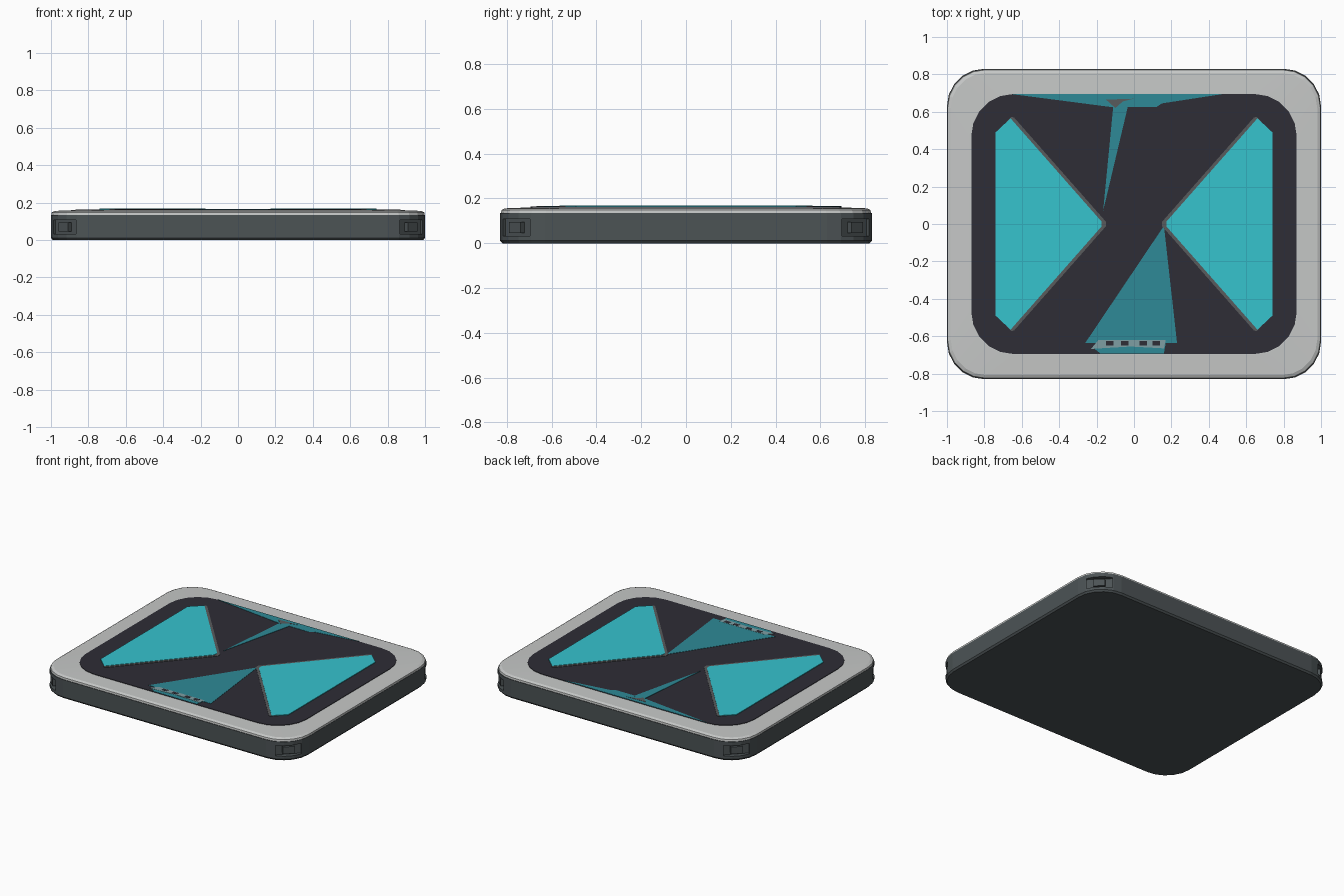
import bpy, bmesh, math
from mathutils import Matrix, Vector

if "Cube" in bpy.data.objects:
    bpy.data.objects.remove(bpy.data.objects["Cube"])


def material(name, hex_colour):
    def lin(c):
        return c / 12.92 if c <= 0.04045 else ((c + 0.055) / 1.055) ** 2.4
    m = bpy.data.materials.new(name)
    rgb = [lin(int(hex_colour[i:i + 2], 16) / 255) for i in (0, 2, 4)]
    m.diffuse_color = (*rgb, 1)
    m.use_nodes = True
    m.node_tree.nodes["Principled BSDF"].inputs["Base Color"].default_value = m.diffuse_color
    return m


BODY = material("slate grey", "4C5355")
RIM = material("light grey", "C6C8C7")
PANEL = material("near black", "2E2D36")
CYAN = material("bright cyan", "36C3CE")
TEAL = material("dark teal", "2E8A97")
TRIM = material("mid grey", "595B5C")
PALE = material("pale teal", "7F9FA3")


def finish(name, bm, mat):
    bmesh.ops.recalc_face_normals(bm, faces=bm.faces)
    me = bpy.data.meshes.new(name)
    bm.to_mesh(me)
    bm.free()
    me.materials.append(mat)
    ob = bpy.data.objects.new(name, me)
    bpy.context.collection.objects.link(ob)
    return ob


def outline(hx, hy, r, seg=5):
    """Rounded rectangle, counter-clockwise."""
    pts = []
    for k, (sx, sy) in enumerate(((1, 1), (-1, 1), (-1, -1), (1, -1))):
        for i in range(seg + 1):
            a = (k + i / seg) * math.pi / 2
            pts.append((sx * (hx - r) + r * math.cos(a), sy * (hy - r) + r * math.sin(a)))
    return pts


def loft(name, rings, mat):
    """Stack of rounded rectangles (hx, hy, radius, z), capped at both ends."""
    bm = bmesh.new()
    loops = [[bm.verts.new((x, y, z)) for x, y in outline(hx, hy, r)] for hx, hy, r, z in rings]
    for a, b in zip(loops, loops[1:]):
        n = len(a)
        for i in range(n):
            bm.faces.new((a[i], a[(i + 1) % n], b[(i + 1) % n], b[i]))
    bm.faces.new(loops[0][::-1])
    bm.faces.new(loops[-1])
    return finish(name, bm, mat)


def plate(name, pts, z0, z1, mat):
    """Thin flat polygon plate."""
    bm = bmesh.new()
    low = [bm.verts.new((x, y, z0)) for x, y in pts]
    high = [bm.verts.new((x, y, z1)) for x, y in pts]
    n = len(pts)
    for i in range(n):
        bm.faces.new((low[i], low[(i + 1) % n], high[(i + 1) % n], high[i]))
    bm.faces.new(low[::-1])
    bm.faces.new(high)
    return finish(name, bm, mat)


def corner_boxes(name, dist, depth, width, height, z, mat):
    """One box facing outward at each of the four corners."""
    bm = bmesh.new()
    for sx in (1, -1):
        for sy in (1, -1):
            d = Vector((sx, sy, 0)).normalized()
            c = Vector((sx * 0.8, sy * 0.63, z)) + d * dist
            bmesh.ops.create_cube(bm, size=1, matrix=(
                Matrix.Translation(c) @ Matrix.Rotation(math.atan2(d.y, d.x), 4, 'Z')
                @ Matrix.Diagonal((depth, width, height, 1))))
    return finish(name, bm, mat)


# slab body with slightly eased bottom edge
body = loft("slab_body", [(0.99, 0.82, 0.19, 0), (1, 0.83, 0.2, 0.012),
                          (1, 0.83, 0.2, 0.135)], BODY)

# recessed corner pockets with a stepped latch block inside each
cutter = corner_boxes("corner_pocket_cutter", 0.2, 0.07, 0.17, 0.075, 0.07, BODY)
cutter.hide_render = True
cutter.hide_viewport = True
mod = body.modifiers.new("pockets", 'BOOLEAN')
mod.object = cutter
mod.operation = 'DIFFERENCE'
mod.solver = 'EXACT'
bpy.context.view_layer.objects.active = body
bpy.ops.object.modifier_apply(modifier="pockets")
bpy.data.objects.remove(cutter)
corner_boxes("corner_latch", 0.17, 0.04, 0.075, 0.05, 0.07, BODY)

# light rim, gently sloping up to the panel
loft("top_rim", [(0.998, 0.826, 0.2, 0.135), (0.996, 0.824, 0.2, 0.148),
                 (0.98, 0.808, 0.19, 0.156), (0.88, 0.70, 0.23, 0.160)], RIM)

# dark inset panel
loft("dark_panel", [(0.87, 0.695, 0.225, 0.155), (0.87, 0.695, 0.225, 0.1635)], PANEL)

# bright side wedges, each on a grey edge trim
for side, s in (("left", -1), ("right", 1)):
    wedge = [(0.74, 0.49), (0.66, 0.565), (0.175, 0.015),
             (0.175, -0.015), (0.66, -0.565), (0.74, -0.49)]
    trim = [(0.735, 0.49), (0.655, 0.573), (0.64, 0.568), (0.15, 0.012),
            (0.15, -0.012), (0.64, -0.568), (0.655, -0.573), (0.735, -0.49)]
    plate(side + "_wedge_trim", [(s * x, y) for x, y in trim], 0.16, 0.1662, TRIM)
    plate(side + "_wedge", [(s * x, y) for x, y in wedge], 0.16, 0.1685, CYAN)

# dark teal front wedge and edge strip, with a broken pale band between
plate("front_wedge", [(0.16, -0.01), (-0.26, -0.635), (0.23, -0.635)], 0.16, 0.1655, TEAL)
plate("front_strip", [(-0.22, -0.66), (-0.18, -0.692), (0.16, -0.692), (0.17, -0.635),
                      (-0.2, -0.635)], 0.16, 0.165, TEAL)
plate("front_band", [(-0.23, -0.668), (-0.19, -0.62), (0.17, -0.62), (0.16, -0.665),
                     (-0.02, -0.655)], 0.16, 0.1665, PALE)
for i, x in enumerate((-0.13, -0.05, 0.05, 0.12)):
    plate(f"front_band_slot_{i}", [(x - 0.02, -0.65), (x + 0.02, -0.65), (x + 0.02, -0.625),
                                   (x - 0.02, -0.625)], 0.16, 0.1672, PANEL)

# dark teal back strip and sliver
plate("back_strip", [(-0.65, 0.694), (-0.12, 0.625), (0.12, 0.625), (0.15, 0.645),
                     (0.47, 0.694)], 0.16, 0.1655, TEAL)
plate("back_sliver", [(-0.11, 0.64), (-0.165, 0.07), (-0.03, 0.64)], 0.16, 0.166, TEAL)
plate("back_chip", [(-0.15, 0.665), (-0.1, 0.62), (-0.06, 0.655), (0.0, 0.67)], 0.16, 0.1668, TRIM)
